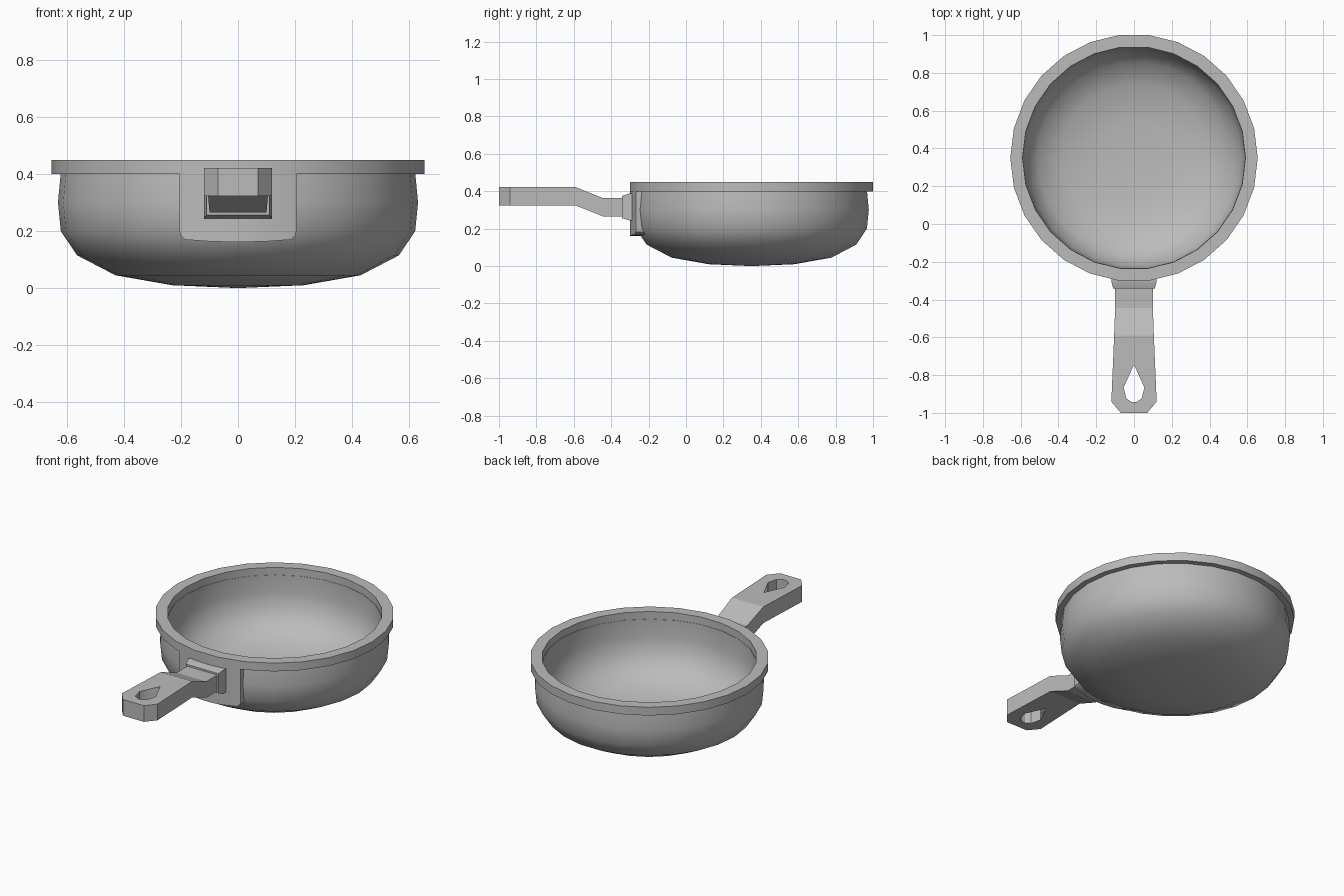
import bpy, bmesh, math

if "Cube" in bpy.data.objects:
    bpy.data.objects.remove(bpy.data.objects["Cube"])

CY = 0.35      # pan centre along y
SIDES = 26

metal = bpy.data.materials.new("grey_metal")
metal.use_nodes = True
grey = (0.5, 0.5, 0.5, 1)
metal.diffuse_color = grey
metal.node_tree.nodes["Principled BSDF"].inputs["Base Color"].default_value = grey


def finish(name, bm, angle):
    bmesh.ops.recalc_face_normals(bm, faces=bm.faces)
    mesh = bpy.data.meshes.new(name)
    bm.to_mesh(mesh)
    bm.free()
    mesh.materials.append(metal)
    obj = bpy.data.objects.new(name, mesh)
    bpy.context.collection.objects.link(obj)
    bpy.ops.object.select_all(action='DESELECT')
    bpy.context.view_layer.objects.active = obj
    obj.select_set(True)
    bpy.ops.object.shade_smooth_by_angle(angle=math.radians(angle))
    return obj


def lathe(name, profile, angle, closed=False):
    """Spin a (radius, z) profile around the pan's axis."""
    bm = bmesh.new()
    verts = [bm.verts.new((r, CY, z)) for r, z in profile]
    pairs = list(zip(verts, verts[1:]))
    if closed:
        pairs.append((verts[-1], verts[0]))
    edges = [bm.edges.new(p) for p in pairs]
    bmesh.ops.spin(bm, geom=verts + edges, cent=(0, CY, 0), axis=(0, 0, 1),
                   angle=math.tau, steps=SIDES, use_merge=True)
    bmesh.ops.remove_doubles(bm, verts=bm.verts, dist=0.0005)
    return finish(name, bm, angle)


# Bowl shell: outside from the base up, then inside back down
lathe("bowl", [(0, 0), (0.23, 0.01), (0.43, 0.045), (0.565, 0.115), (0.622, 0.2),
               (0.632, 0.3), (0.622, 0.405), (0.588, 0.405), (0.588, 0.3),
               (0.57, 0.21), (0.51, 0.13), (0.39, 0.07), (0.2, 0.045), (0, 0.04)], 45)

# Flat rim band
lathe("rim", [(0.655, 0.4), (0.655, 0.45), (0.59, 0.45), (0.59, 0.4)], 30, True)

# Curved mounting plate under the rim
bm = bmesh.new()
half = [(0.03, 0.162), (0.1, 0.164), (0.185, 0.17), (0.2, 0.182), (0.205, 0.2)]
columns = [(-x, z) for x, z in reversed(half)] + half


def plate_vert(x, z, radius):
    return bm.verts.new((x, CY - math.sqrt(radius ** 2 - x ** 2), z))


rings = [[plate_vert(x, z, 0.65), plate_vert(x, 0.402, 0.65),
          plate_vert(x, 0.402, 0.595), plate_vert(x, z, 0.595)] for x, z in columns]
for a, b in zip(rings, rings[1:]):
    for i in range(4):
        j = (i + 1) % 4
        bm.faces.new((a[i], a[j], b[j], b[i]))
bm.faces.new(rings[0])
bm.faces.new(rings[-1])
finish("mounting_plate", bm, 35)

# Flared collar where the handle meets the plate
bm = bmesh.new()
sections = [(-0.285, 0.12, 0.245, 0.388), (-0.305, 0.12, 0.245, 0.388),
            (-0.342, 0.11, 0.256, 0.375)]
loops = [[bm.verts.new((x, y, z)) for x, z in
          ((-w, lo), (w, lo), (w, hi), (-w, hi))] for y, w, lo, hi in sections]
for a, b in zip(loops, loops[1:]):
    for i in range(4):
        j = (i + 1) % 4
        bm.faces.new((a[i], a[j], b[j], b[i]))
bm.faces.new(loops[0])
bm.faces.new(loops[-1])
finish("handle_collar", bm, 20)

# Handle: half of the top surface, extruded down and mirrored
bm = bmesh.new()
stations = [(-0.29, 0.1, 0.364), (-0.445, 0.1, 0.364), (-0.59, 0.105, 0.422)]
inner = [bm.verts.new((0, y, z)) for y, w, z in stations]
outer = [bm.verts.new((w, y, z)) for y, w, z in stations]
for i in range(2):
    bm.faces.new((inner[i], inner[i + 1], outer[i + 1], outer[i]))
# Grip end, running around the teardrop hanging hole
grip = [(0, -0.745), (0.055, -0.865), (0.04, -0.925), (0.012, -0.943), (0, -0.943),
        (0, -1), (0.07, -1), (0.12, -0.94)]
bm.faces.new([inner[2]] + [bm.verts.new((x, y, 0.422)) for x, y in grip] + [outer[2]])
new = bmesh.ops.extrude_face_region(bm, geom=bm.faces[:], use_keep_orig=True)["geom"]
bmesh.ops.translate(bm, vec=(0, 0, -0.098),
                    verts=[v for v in new if isinstance(v, bmesh.types.BMVert)])
seam = [f for f in bm.faces if all(abs(v.co.x) < 1e-5 for v in f.verts)]
bmesh.ops.delete(bm, geom=seam, context='FACES')
mirrored = finish("handle", bm, 20)
mirror = mirrored.modifiers.new("mirror", 'MIRROR')
mirror.use_clip = True
